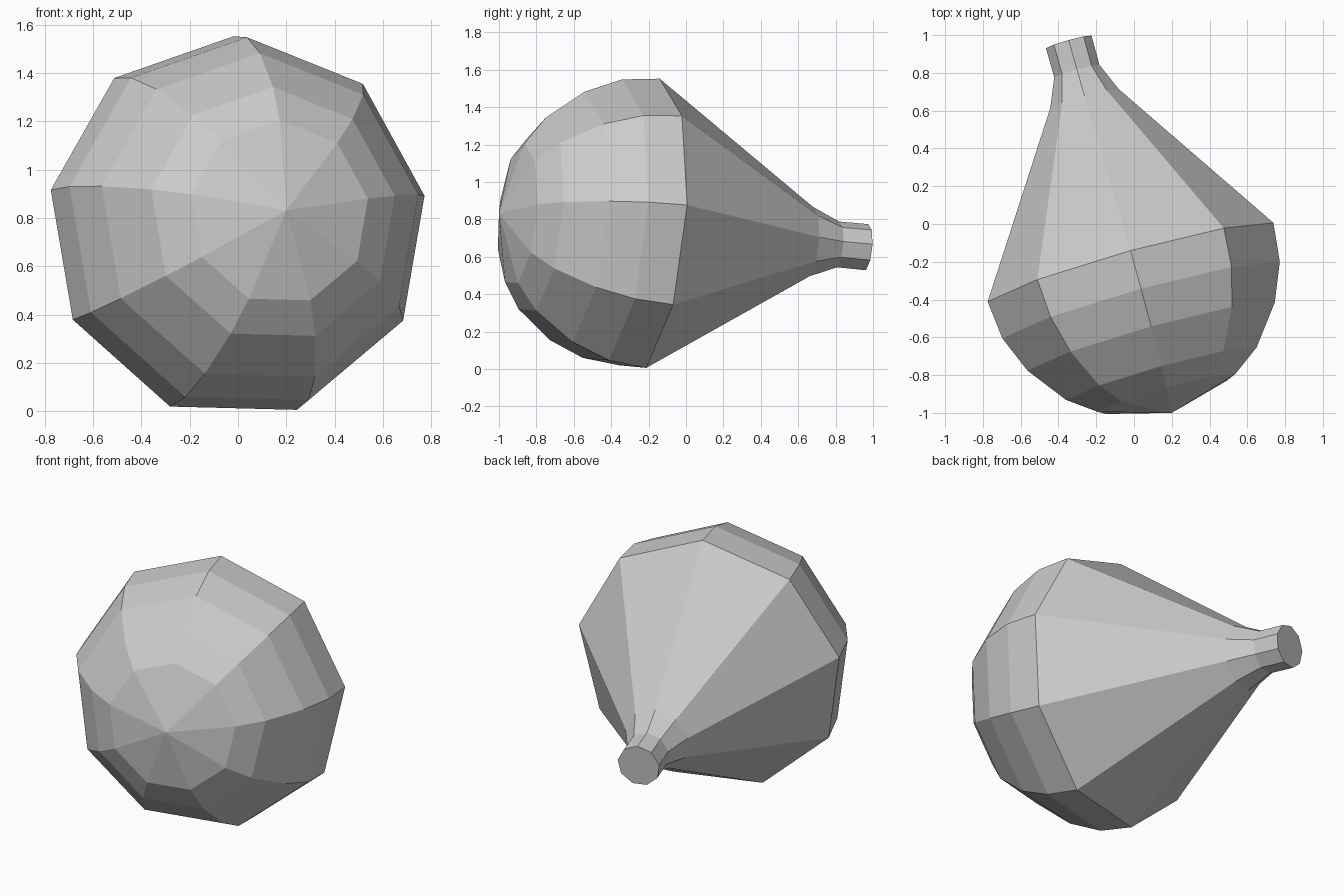
import bpy, bmesh
from math import radians
from mathutils import Matrix, Vector

if "Cube" in bpy.data.objects:
    bpy.data.objects.remove(bpy.data.objects["Cube"])

SIDES = 9
# Profile along the bulb axis: (radius, distance from the rounded tip)
PROFILE = [(0, 0), (0.385, 0.105), (0.531, 0.207), (0.69, 0.41), (0.774, 0.61),
           (0.797, 0.818), (0.191, 1.731), (0.126, 1.884), (0.127, 2.045)]

# Tilted frame: axis runs from the rounded tip to the stem end
tip = Vector((0.2, -1.0, 0.832))
axis = Vector((-0.267, 0.96, -0.09)).normalized()
up = Vector((0, 0.094, 0.996))
up = (up - axis * up.dot(axis)).normalized()
side = axis.cross(up)
frame = Matrix((up, side, axis)).transposed().to_4x4()
frame.translation = tip

# Faceted body: spin the profile round its axis
bm = bmesh.new()
verts = [bm.verts.new((r, 0, h)) for r, h in PROFILE]
edges = [bm.edges.new(pair) for pair in zip(verts, verts[1:])]
bmesh.ops.spin(bm, geom=verts + edges, cent=(0, 0, 0), axis=(0, 0, 1),
               angle=radians(360), steps=SIDES, use_duplicate=False)
bmesh.ops.remove_doubles(bm, verts=bm.verts, dist=0.001)

# Flat cap on the stem end
bmesh.ops.holes_fill(bm, edges=[e for e in bm.edges if e.is_boundary], sides=0)
bmesh.ops.recalc_face_normals(bm, faces=bm.faces)
bm.transform(frame)

mesh = bpy.data.meshes.new("bulb")
bm.to_mesh(mesh)
bm.free()
bulb = bpy.data.objects.new("bulb", mesh)
bpy.context.collection.objects.link(bulb)
